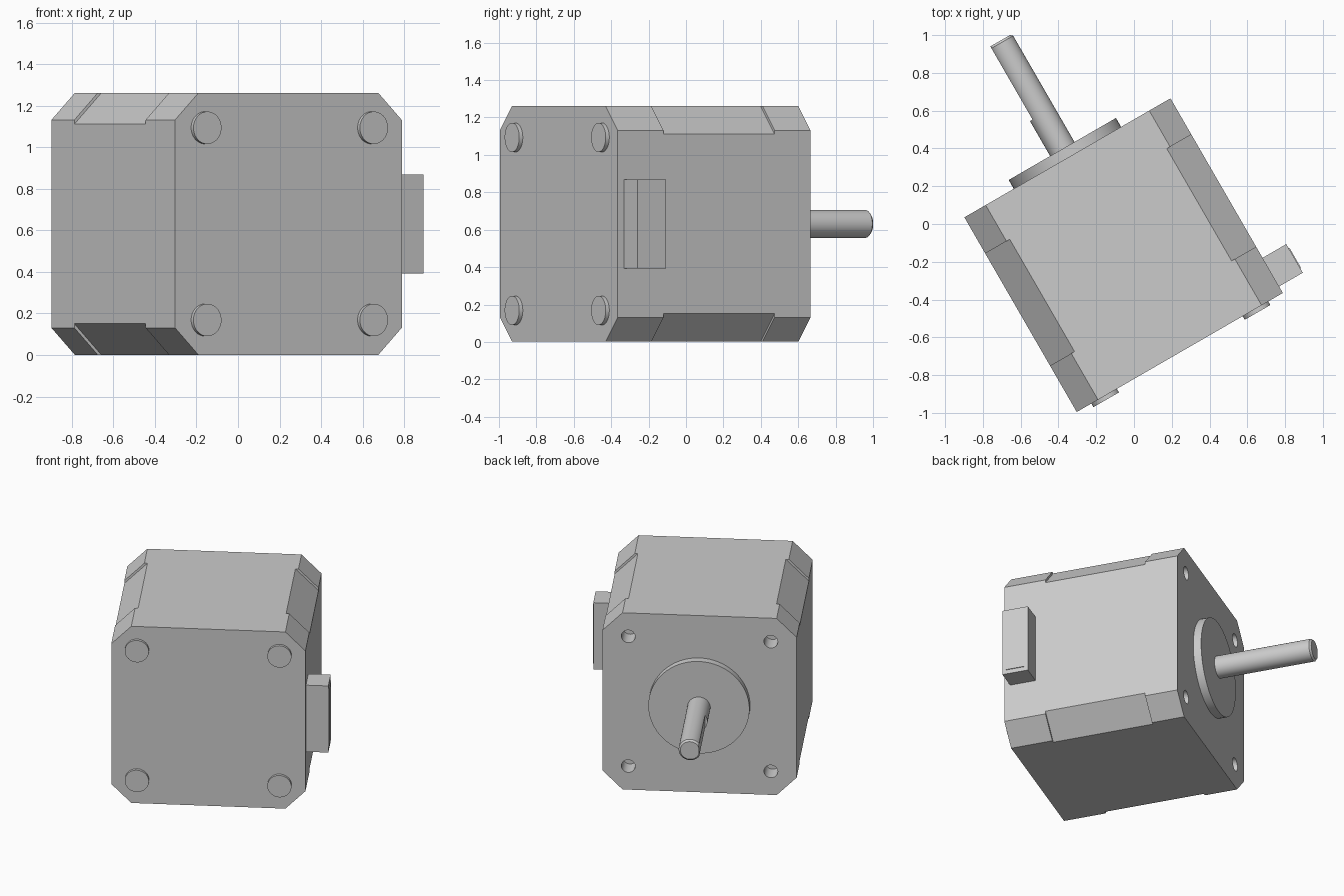
import bpy, bmesh, math
from mathutils import Matrix

cube = bpy.data.objects.get("Cube")
if cube:
    bpy.data.objects.remove(cube, do_unlink=True)

# Motor frame: shaft along local y, turned 30 degrees about z
FRAME = Matrix.Translation((-0.055, -0.165, 0.631)) @ Matrix.Rotation(math.radians(30), 4, 'Z')
HALF = 0.63
REAR, FRONT = -0.595, 0.595
BOLT = 0.4625
SHAFT_R = 0.0745

grey = bpy.data.materials.new("grey metal")
grey.use_nodes = True
GREY = (0.6, 0.6, 0.6, 1)
grey.diffuse_color = GREY
grey.node_tree.nodes["Principled BSDF"].inputs["Base Color"].default_value = GREY


def loft(name, rings, smooth=False):
    """Skin a list of (y, [(x, z), ...]) rings and cap both ends."""
    bm = bmesh.new()
    loops = [[bm.verts.new((x, y, z)) for x, z in pts] for y, pts in rings]
    n = len(loops[0])
    for a, b in zip(loops, loops[1:]):
        for i in range(n):
            j = (i + 1) % n
            bm.faces.new((a[i], a[j], b[j], b[i]))
    bm.faces.new(loops[0])
    bm.faces.new(loops[-1])
    bmesh.ops.remove_doubles(bm, verts=bm.verts, dist=1e-5)
    bmesh.ops.recalc_face_normals(bm, faces=bm.faces)
    mesh = bpy.data.meshes.new(name)
    bm.to_mesh(mesh)
    bm.free()
    mesh.materials.append(grey)
    obj = bpy.data.objects.new(name, mesh)
    bpy.context.collection.objects.link(obj)
    obj.matrix_world = FRAME
    if smooth:
        select(obj)
        bpy.ops.object.shade_smooth_by_angle(angle=math.radians(30))
    return obj


def select(obj):
    bpy.ops.object.select_all(action='DESELECT')
    obj.select_set(True)
    bpy.context.view_layer.objects.active = obj


def circle(r, cx=0, cz=0, flat=-9, n=48):
    angles = [2 * math.pi * i / n for i in range(n)]
    return [(cx + max(r * math.cos(a), flat), cz + r * math.sin(a)) for a in angles]


def octagon(c):
    h, k = HALF, HALF - c
    return [(h, k), (k, h), (-k, h), (-h, k), (-h, -k), (-k, -h), (k, -h), (h, -k)]


def rect(x0, x1, z):
    return [(x0, -z), (x1, -z), (x1, z), (x0, z)]


def prism(name, pts, y0, y1, smooth=False):
    return loft(name, [(y0, pts), (y1, pts)], smooth)


# Housing: two end caps and a core with deeper corner chamfers
prism("rear_cap", octagon(0.13), REAR, -0.312)
prism("core_stack", octagon(0.15), -0.312, 0.374)
flange = prism("front_flange", octagon(0.13), 0.374, FRONT)

# Rear bolt heads and front mounting holes
for sx, side in ((-1, "right"), (1, "left")):
    for sz, level in ((-1, "lower"), (1, "upper")):
        x, z = sx * BOLT, sz * BOLT
        prism(f"bolt_head_{level}_{side}", circle(0.078, x, z), REAR - 0.022, REAR, True)
        cutter = prism("hole_cutter", circle(0.045, x, z, n=32), FRONT - 0.13, FRONT + 0.1)
        cutter.hide_render = True
        mod = flange.modifiers.new("hole", 'BOOLEAN')
        mod.operation = 'DIFFERENCE'
        mod.solver = 'EXACT'
        mod.object = cutter
        select(flange)
        bpy.ops.object.modifier_apply(modifier=mod.name)
        bpy.data.objects.remove(cutter, do_unlink=True)
select(flange)
bpy.ops.object.shade_smooth_by_angle(angle=math.radians(30))

# Centring boss
prism("centring_boss", circle(0.328, n=64), FRONT, FRONT + 0.054, True)

# Shaft with a flat on one side and a chamfered tip
flat = -0.0585
loft("shaft", [
    (FRONT, circle(SHAFT_R)),
    (0.863, circle(SHAFT_R)),
    (0.863, circle(SHAFT_R, flat=flat)),
    (1.298, circle(SHAFT_R, flat=flat)),
    (1.31, circle(SHAFT_R - 0.012, flat=flat)),
], True)

# Cable connector with a thin raised face plate
prism("connector", rect(HALF - 0.02, 0.775, 0.2375), -0.555, -0.38)
prism("connector_face", rect(0.775, 0.78, 0.208), -0.53, -0.405)
